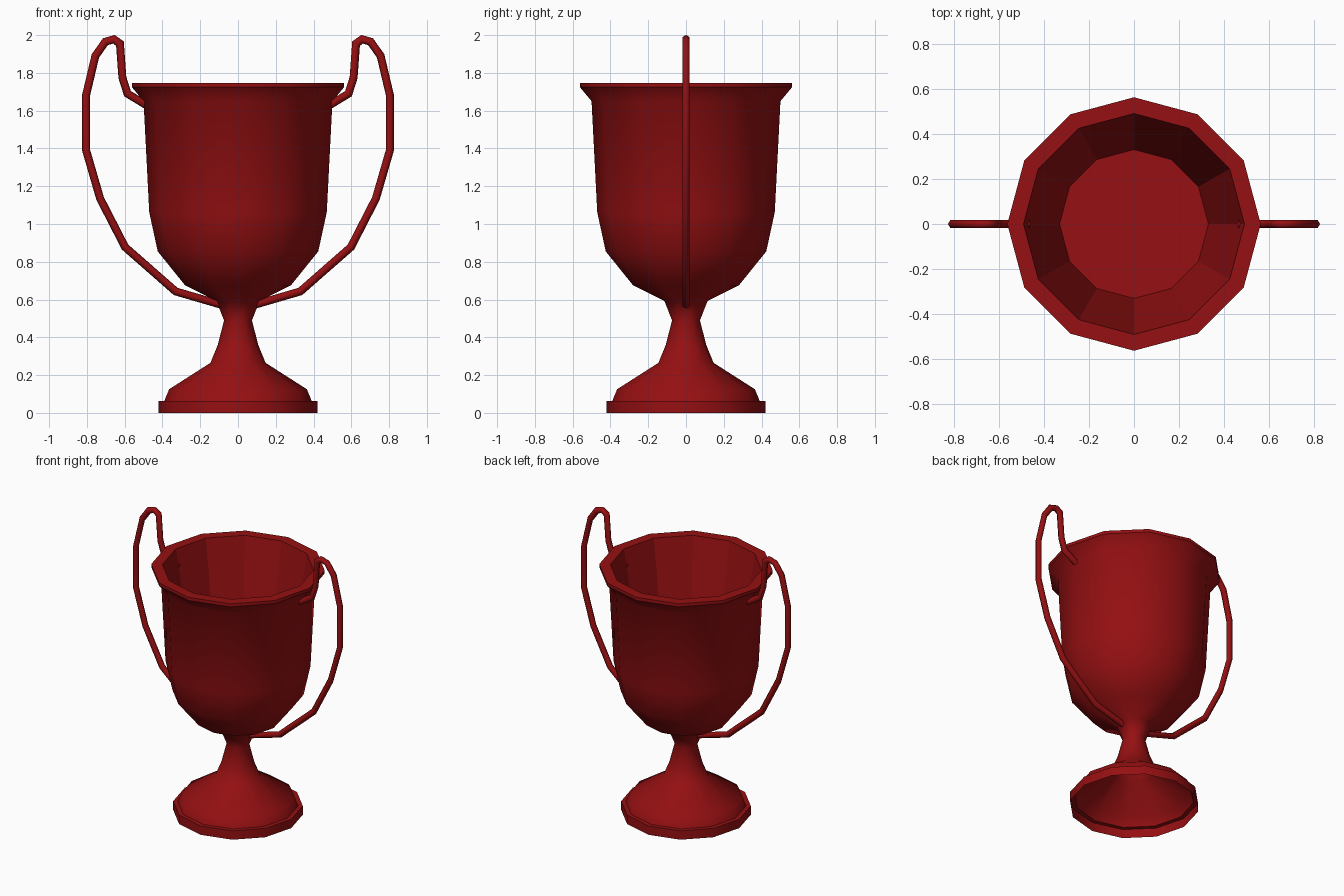
import bpy
import bmesh
from math import cos, sin, pi
from mathutils import Vector

cube = bpy.data.objects.get("Cube")
if cube:
    bpy.data.objects.remove(cube, do_unlink=True)

SIDES = 12
red = bpy.data.materials.new("deep red")
red.use_nodes = True
colour = (0.30, 0.005, 0.006, 1)
red.diffuse_color = colour
red.node_tree.nodes["Principled BSDF"].inputs["Base Color"].default_value = colour


def finish(name, bm, smooth):
    for f in bm.faces:
        f.smooth = smooth and len(f.verts) == 4
    mesh = bpy.data.meshes.new(name)
    bm.to_mesh(mesh)
    bm.free()
    mesh.materials.append(red)
    obj = bpy.data.objects.new(name, mesh)
    bpy.context.collection.objects.link(obj)
    return obj


def skin(bm, rings):
    """Join successive closed rings of vertices with quads."""
    for a, b in zip(rings, rings[1:]):
        n = len(a)
        for j in range(n):
            k = (j + 1) % n
            bm.faces.new((a[j], a[k], b[k], b[j]))


def lathe(name, profile, smooth=True, floor=False):
    """Turn a (radius, height) profile around the z axis."""
    bm = bmesh.new()
    angles = [2 * pi * j / SIDES for j in range(SIDES)]
    rings = [[bm.verts.new((r * cos(a), r * sin(a), z)) for a in angles]
             for r, z in profile]
    skin(bm, rings)
    if floor:
        bm.faces.new(rings[-1])
    return finish(name, bm, smooth)


def handle(name, path, side, radius=0.021, sides=6):
    """Mitred hexagonal tube along a path in the xz plane."""
    bm = bmesh.new()
    pts = [Vector((side * x, 0, z)) for x, z in path]
    rings = []
    for i, p in enumerate(pts):
        before = (p - pts[i - 1]).normalized() if i else None
        after = (pts[i + 1] - p).normalized() if i < len(pts) - 1 else before
        before = before or after
        along = (before + after).normalized()
        across = Vector((along.z, 0, -along.x)) / max(along.dot(after), 0.6)
        ring = []
        for j in range(sides):
            a = 2 * pi * j / sides
            offset = across * cos(a) + Vector((0, 1, 0)) * sin(a)
            ring.append(bm.verts.new(p + offset * radius))
        rings.append(ring)
    skin(bm, rings)
    bm.faces.new(rings[0])
    bm.faces.new(rings[-1])
    bmesh.ops.recalc_face_normals(bm, faces=bm.faces)
    return finish(name, bm, True)


# Hollow foot: upright band and the small step on top of it
lathe("foot_band", [(0.42, 0), (0.42, 0.063)])
lathe("foot_step", [(0.42, 0.063), (0.39, 0.063)], smooth=False)

# Foot slope, stem and outside of the bowl in one sweep
lathe("stem_and_bowl", [
    (0.39, 0.063), (0.365, 0.125), (0.146, 0.265), (0.107, 0.36),
    (0.074, 0.49), (0.114, 0.592), (0.28, 0.675), (0.425, 0.855),
    (0.47, 1.063), (0.50, 1.65), (0.562, 1.725)])

# Lip edge, flat rim and faceted inside of the bowl
lathe("lip_edge", [(0.562, 1.725), (0.562, 1.747)])
lathe("rim_and_inside", [(0.562, 1.747), (0.49, 1.747), (0.33, 0.85)],
      smooth=False, floor=True)

# Tall looping handles, one on each side
loop = [(0.47, 1.62), (0.585, 1.69), (0.612, 1.775), (0.625, 1.955),
        (0.657, 1.978), (0.702, 1.965), (0.755, 1.89), (0.804, 1.683),
        (0.804, 1.39), (0.73, 1.135), (0.598, 0.878), (0.33, 0.643),
        (0.09, 0.573)]
for name, side in (("left_handle", 1), ("right_handle", -1)):
    handle(name, loop, side)
